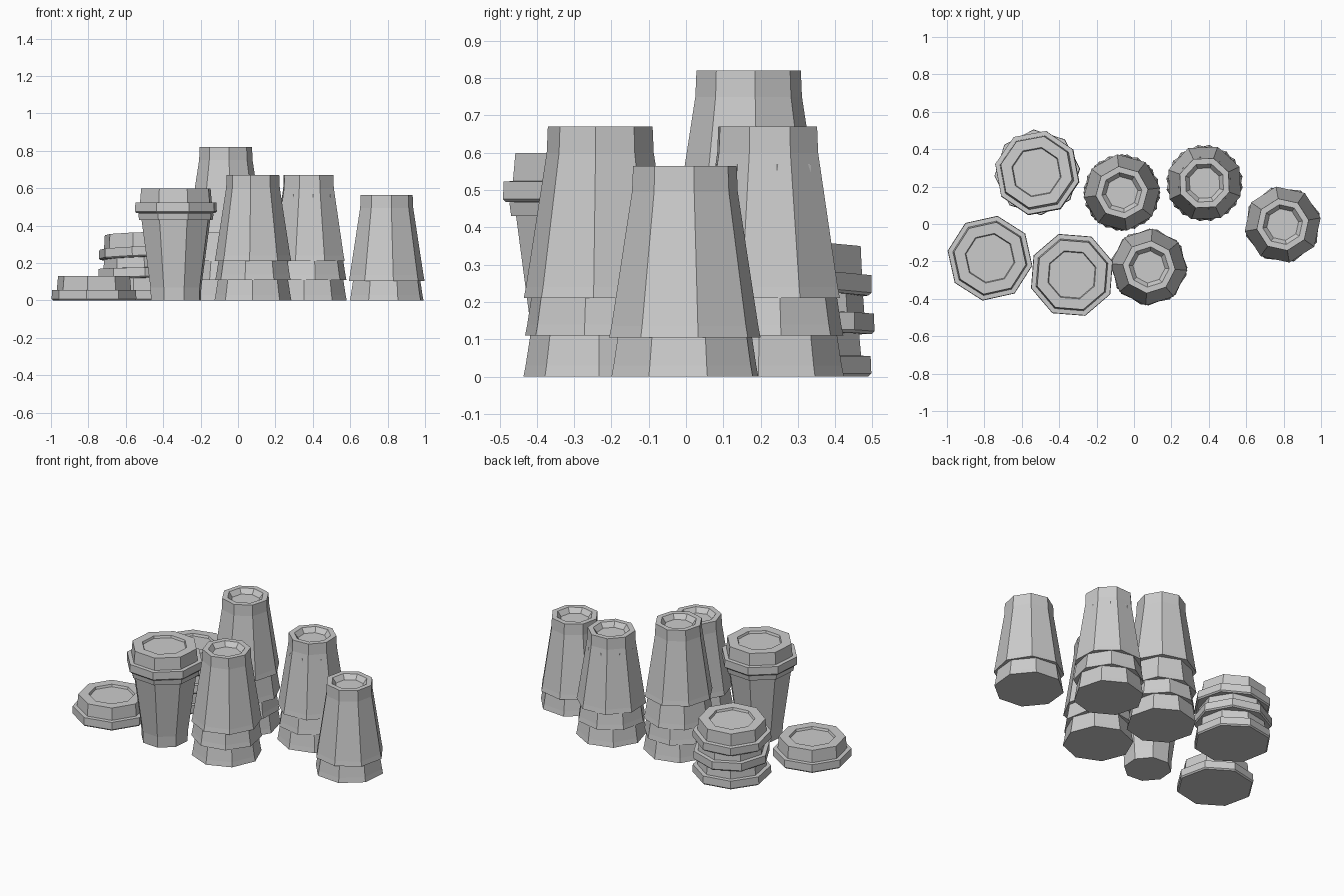
import bpy, bmesh, math
from mathutils import Matrix

if "Cube" in bpy.data.objects:
    bpy.data.objects.remove(bpy.data.objects["Cube"])

SIDES = 8
grey = bpy.data.materials.new("plain grey")
grey.use_nodes = True
grey.diffuse_color = (0.6, 0.6, 0.6, 1)
grey.node_tree.nodes["Principled BSDF"].inputs["Base Color"].default_value = (0.6, 0.6, 0.6, 1)


def turned(name, profile, x, y, z, turn, tilt_x=0, tilt_y=0):
    """Octagonal solid from a bottom-to-top list of (radius, height)."""
    bm = bmesh.new()
    rings = []
    for r, h in profile:
        rings.append([bm.verts.new((r * math.cos(a), r * math.sin(a), h))
                      for a in (math.tau * i / SIDES for i in range(SIDES))])
    for low, high in zip(rings, rings[1:]):
        for i in range(SIDES):
            j = (i + 1) % SIDES
            bm.faces.new((low[i], low[j], high[j], high[i]))
    bm.faces.new(rings[0][::-1])
    bm.faces.new(rings[-1])
    mesh = bpy.data.meshes.new(name)
    bm.to_mesh(mesh)
    bm.free()
    mesh.materials.append(grey)
    ob = bpy.data.objects.new(name, mesh)
    bpy.context.collection.objects.link(ob)
    ob.matrix_world = (Matrix.Translation((x, y, z))
                       @ Matrix.Rotation(math.radians(tilt_x), 4, 'X')
                       @ Matrix.Rotation(math.radians(tilt_y), 4, 'Y')
                       @ Matrix.Rotation(math.radians(turn), 4, 'Z'))
    return ob


# Upside-down cup: wide mouth below, recessed base on top
CUP = [(0.206, 0), (0.200, 0.03), (0.144, 0.39), (0.141, 0.46),
       (0.108, 0.46), (0.086, 0.43)]
# Lid: flange, raised cap, shallow recess
LID = [(0.222, 0), (0.23, 0.008), (0.228, 0.055), (0.202, 0.056), (0.195, 0.132),
       (0.135, 0.132), (0.13, 0.118)]

# Nested cup stacks: name, x, y, [(height, turn), ...]
STACKS = [
    ("short_stack", 0.795, -0.003, [(0, 17), (0.105, 10)]),
    ("back_stack", 0.377, 0.219, [(0, -7), (0.11, 10), (0.21, 25)]),
    ("tall_stack", -0.065, 0.168, [(0, -8), (0.11, 20), (0.21, 0), (0.36, 7)]),
    ("front_stack", 0.08, -0.23, [(0, -1), (0.11, -12), (0.21, -5)]),
]
for name, x, y, cups in STACKS:
    for n, (z, turn) in enumerate(cups, 1):
        turned(f"{name}_cup_{n}", CUP, x, y, z, turn)

# Upright cup with its rolled rim and lid
EX, EY = -0.332, -0.272
turned("upright_cup", [(0.14, 0), (0.143, 0.07), (0.193, 0.43), (0.207, 0.431),
                       (0.212, 0.466), (0.19, 0.468)], EX, EY, 0, 18)
turned("upright_cup_lid", LID, EX, EY, 0.468, 18)

# Loose lid
turned("loose_lid", LID, -0.77, -0.183, 0, 35)

# Pile of lids, the upper ones slightly askew
GX, GY = -0.517, 0.272
turned("pile_lid_1", LID, GX, GY, 0, -12)
turned("pile_lid_2", LID, GX, GY + 0.004, 0.118, 5, -1, -1)
turned("pile_lid_3", LID, GX, GY, 0.225, -12, -2.5, -2)
